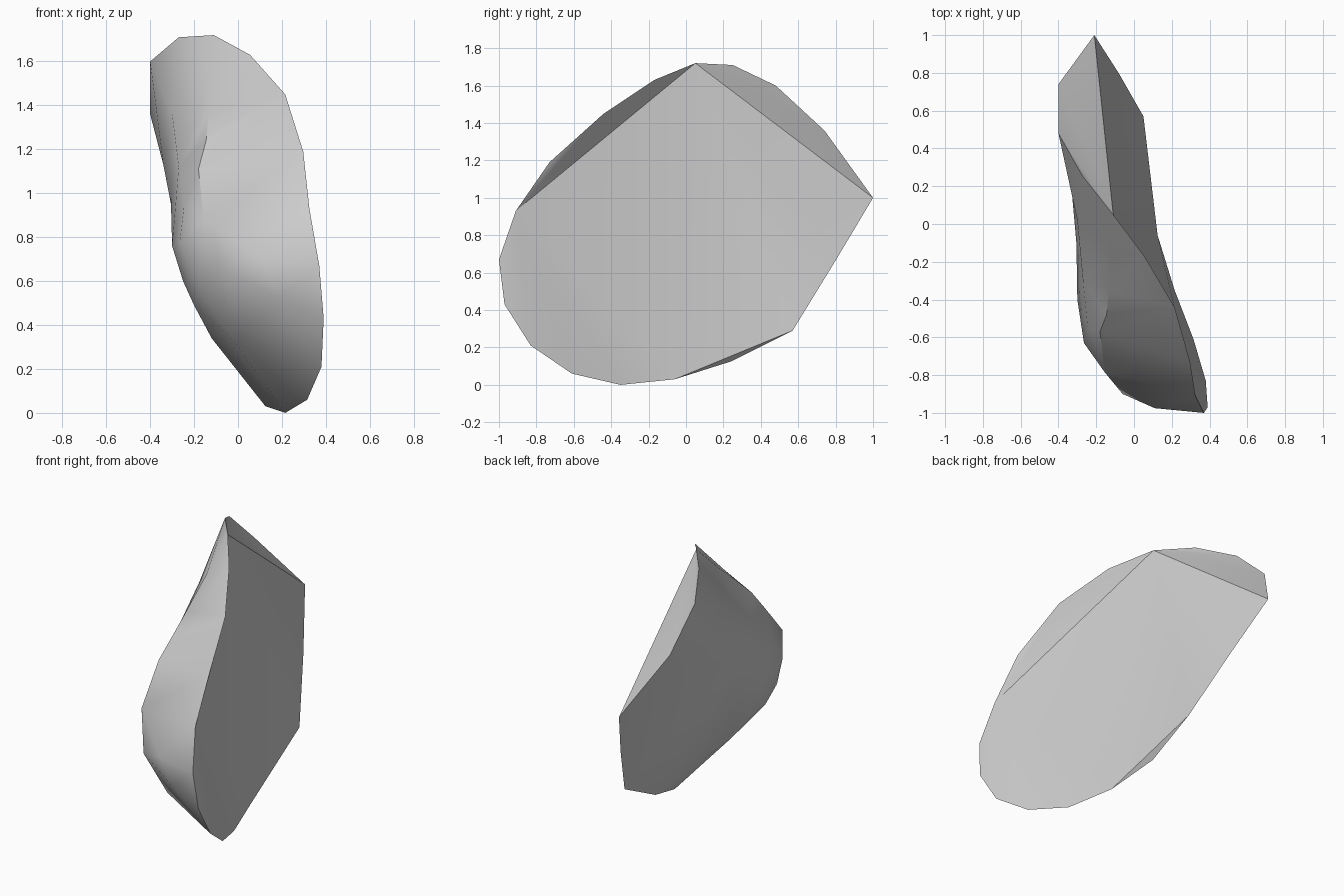
import bpy, bmesh
from mathutils import Vector
from mathutils.geometry import delaunay_2d_cdt

if "Cube" in bpy.data.objects:
    bpy.data.objects.remove(bpy.data.objects["Cube"])

# Rim of the stone flake, in order around its broad flat face
rim = [(-.21, 1, 1), (-.08, .797, .66), (.05, .57, .29), (.055, .24, .125),
       (.125, -.06, .03), (.215, -.35, 0), (.315, -.61, .06), (.38, -.83, .21),
       (.39, -.97, .43), (.37, -1, .67), (.325, -.91, .93), (.297, -.73, 1.19),
       (.215, -.44, 1.45), (.055, -.17, 1.63), (-.11, .05, 1.72),
       (-.27, .25, 1.71), (-.40, .48, 1.60), (-.40, .74, 1.36)]

# Ridge running down the bulging side, then its back, front and lower points
bulge = [(-.125, -.145, 1.535), (-.134, -.353, 1.355), (-.145, -.48, 1.24),
         (-.18, -.57, 1.11), (-.155, -.785, .88),
         (-.34, .29, 1.13), (-.305, -.1, .95), (-.30, -.4, .76),
         (-.265, -.63, .78), (-.25, -.46, .60), (-.30, .02, 1.36),
         (-.27, -.3, 1.12), (-.245, -.55, .95),
         (-.06, -.9, .65), (.11, -.975, .70), (.19, -.955, .52),
         (-.175, -.7, .56), (-.2, -.54, .49), (-.12, -.3, .34),
         (-.02, -.71, .33)]

n = len(rim)
loop = [(i, (i + 1) % n) for i in range(n)]


def skin(points, creases, turn):
    """Triangles over a turned side view of the points, inside the rim."""
    flat = [Vector((p[1] - turn * p[0], p[2])) for p in points]
    _, _, faces, orig, _, _ = delaunay_2d_cdt(flat, loop + creases, [], 1, 1e-5)
    return [[orig[i][0] for i in f] for f in faces]


bm = bmesh.new()
verts = [bm.verts.new(p) for p in rim + bulge]

# Flat side with its chipped corners, then the bulging side
for f in skin(rim, [(10, 14), (14, 0), (4, 2)], 0):
    bm.faces.new([verts[i] for i in f])
for f in skin(rim + bulge, [(15, n)], .48):
    bm.faces.new([verts[i] for i in reversed(f)])
bmesh.ops.recalc_face_normals(bm, faces=bm.faces[:])

mesh = bpy.data.meshes.new("stone_flake")
bm.to_mesh(mesh)
bm.free()
stone = bpy.data.objects.new("stone_flake", mesh)
bpy.context.collection.objects.link(stone)

# Plain grey stone
grey = bpy.data.materials.new("stone_grey")
grey.diffuse_color = (.6, .6, .6, 1)
grey.use_nodes = True
grey.node_tree.nodes["Principled BSDF"].inputs["Base Color"].default_value = grey.diffuse_color
mesh.materials.append(grey)

# Soft bulge, crisp rim
bpy.context.view_layer.objects.active = stone
stone.select_set(True)
bpy.ops.object.shade_smooth_by_angle(angle=.66)
